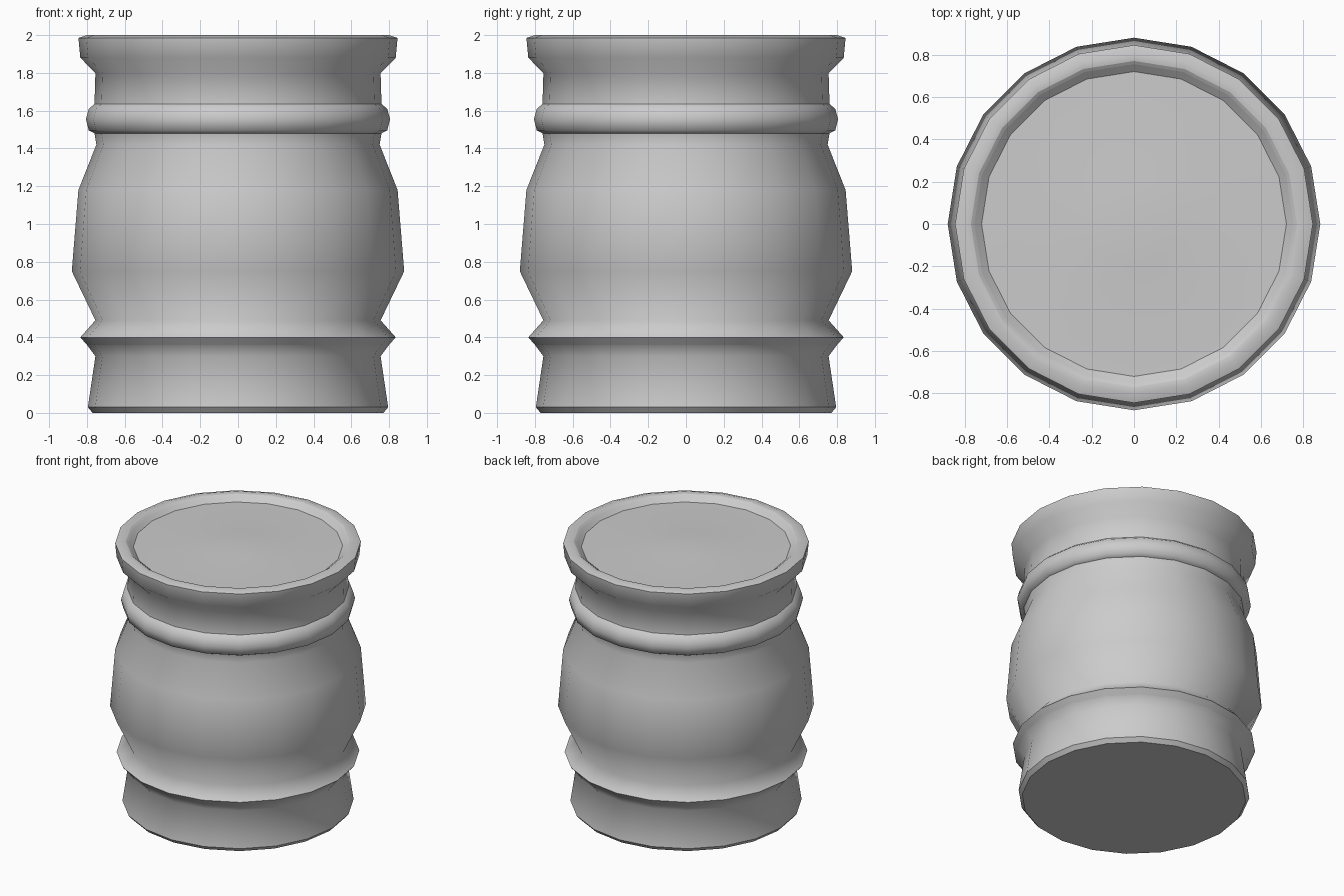
import bpy, bmesh, math

if "Cube" in bpy.data.objects:
    bpy.data.objects.remove(bpy.data.objects["Cube"])

SIDES = 20


def lathe(name, profile, sharp_rows=()):
    """Spin (radius, height) points round z; radius 0 closes to a pole.
    sharp_rows lists the profile rows that keep a hard edge."""
    bm = bmesh.new()
    rows = []
    for r, z in profile:
        if r == 0:
            rows.append([bm.verts.new((0, 0, z))] * SIDES)
        else:
            rows.append([bm.verts.new((r * math.cos(math.tau * i / SIDES),
                                       r * math.sin(math.tau * i / SIDES), z))
                         for i in range(SIDES)])
    for a, b in zip(rows, rows[1:]):
        for i in range(SIDES):
            j = (i + 1) % SIDES
            quad = list(dict.fromkeys((a[i], a[j], b[j], b[i])))
            bm.faces.new(quad).smooth = True
    for k in sharp_rows:
        for i in range(SIDES):
            bm.edges.get((rows[k][i], rows[k][(i + 1) % SIDES])).smooth = False
    # flat underside where the profile starts open on the ground
    if profile[0][1] == 0:
        bm.faces.new(rows[0][::-1])
    mesh = bpy.data.meshes.new(name)
    bm.to_mesh(mesh)
    bm.free()
    obj = bpy.data.objects.new(name, mesh)
    bpy.context.collection.objects.link(obj)
    return obj


# Turned outer shell, from the foot up to the inner lip of the rim
lathe("barrel_body", [
    (0.77, 0.00), (0.795, 0.03), (0.755, 0.30),                  # foot
    (0.80, 0.36), (0.835, 0.40), (0.755, 0.49),                  # lower band
    (0.88, 0.75), (0.845, 1.18), (0.75, 1.42), (0.76, 1.48),     # belly
    (0.79, 1.495), (0.805, 1.555), (0.79, 1.61), (0.76, 1.635),  # upper band
    (0.755, 1.80),                                               # neck
    (0.835, 1.88), (0.845, 1.985), (0.80, 2.0), (0.77, 1.995),   # rim
    (0.755, 1.985), (0.72, 1.955),                               # inner lip
], sharp_rows=(0, 1, 3, 4, 9, 13, 16, 18, 19))

# Slightly domed lid sunk inside the rim
lathe("lid", [(0.72, 1.955), (0.45, 1.958), (0.2, 1.97), (0, 1.98)])
